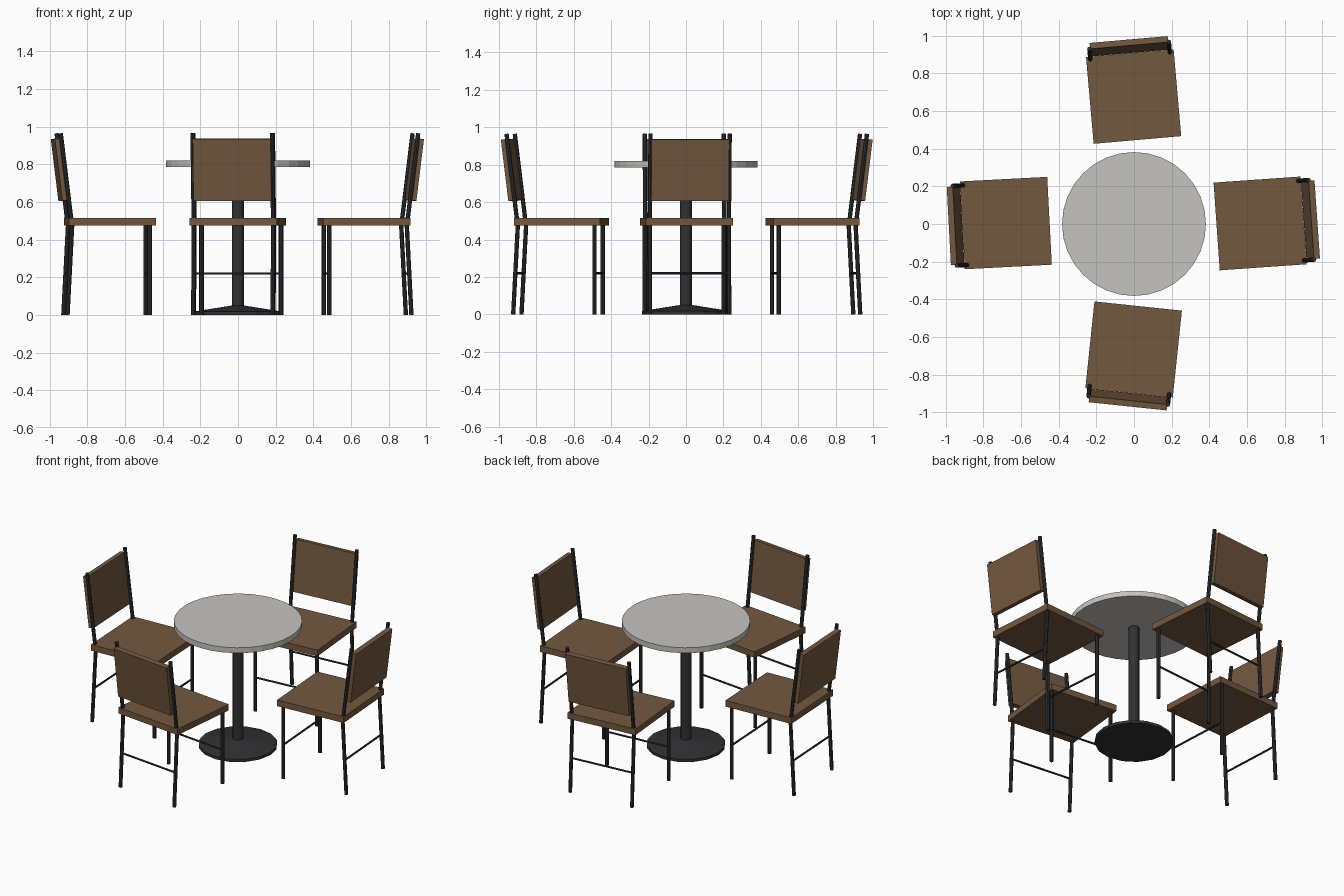
import bpy, bmesh
from math import radians
from mathutils import Vector, Matrix

cube = bpy.data.objects.get("Cube")
if cube:
    bpy.data.objects.remove(cube, do_unlink=True)


def material(name, rgb):
    m = bpy.data.materials.new(name)
    m.use_nodes = True
    m.diffuse_color = (*rgb, 1)
    bsdf = next(n for n in m.node_tree.nodes if n.type == 'BSDF_PRINCIPLED')
    bsdf.inputs["Base Color"].default_value = (*rgb, 1)
    return m


WOOD = material("brown wood", (0.17, 0.098, 0.05))
METAL = material("black metal", (0.03, 0.031, 0.033))
STONE = material("pale grey top", (0.56, 0.55, 0.52))


def finish(name, bm, mat, matrix=Matrix()):
    bm.transform(matrix)
    bmesh.ops.recalc_face_normals(bm, faces=bm.faces)
    mesh = bpy.data.meshes.new(name)
    bm.to_mesh(mesh)
    bm.free()
    mesh.materials.append(mat)
    obj = bpy.data.objects.new(name, mesh)
    bpy.context.collection.objects.link(obj)
    return obj


def box(name, size, centre, mat, place, tilt=0):
    bm = bmesh.new()
    bmesh.ops.create_cube(bm, size=1)
    bm.transform(Matrix.Diagonal((*size, 1)))
    return finish(name, bm, mat,
                  place @ Matrix.Translation(centre) @ Matrix.Rotation(tilt, 4, 'X'))


def rod(name, a, b, r, mat, place=Matrix(), sides=8, r_end=None):
    a, b = Vector(a), Vector(b)
    bm = bmesh.new()
    bmesh.ops.create_cone(bm, cap_ends=True, segments=sides, radius1=r,
                          radius2=r if r_end is None else r_end, depth=(b - a).length)
    turn = (b - a).to_track_quat('Z', 'Y').to_matrix().to_4x4()
    return finish(name, bm, mat, place @ Matrix.Translation((a + b) / 2) @ turn)


def chair(label, x, y, angle):
    # Local frame: the backrest is on +y
    place = Matrix.Translation((x, y, 0)) @ Matrix.Rotation(radians(angle), 4, 'Z')
    box(label + "_seat", (0.467, 0.463, 0.04), (0, 0, 0.495), WOOD, place)
    box(label + "_backrest", (0.416, 0.032, 0.33), (0, 0.268, 0.772), WOOD, place, radians(-7))
    for side, sx in (("left", 0.212), ("right", -0.212)):
        rod(f"{label}_{side}_front_leg", (sx, -0.2, 0), (sx, -0.2, 0.48), 0.0115, METAL, place)
        rod(f"{label}_{side}_back_leg", (sx, 0.237, 0), (sx, 0.212, 0.48), 0.0115, METAL, place)
        rod(f"{label}_{side}_back_post", (sx, 0.216, 0.5), (sx, 0.273, 0.965), 0.0115, METAL, place)
    for end, ey in (("front", -0.2), ("back", 0.225)):
        rod(f"{label}_{end}_stretcher", (-0.212, ey, 0.22), (0.212, ey, 0.22), 0.006, METAL, place)


# Table
rod("table_top", (0, 0, 0.785), (0, 0, 0.82), 0.382, STONE, sides=32)
rod("table_column", (0, 0, 0.03), (0, 0, 0.79), 0.032, METAL, sides=12)
rod("table_base_rim", (0, 0, 0), (0, 0, 0.018), 0.235, METAL, sides=16)
rod("table_base_slope", (0, 0, 0.018), (0, 0, 0.05), 0.235, METAL, sides=16, r_end=0.032)

# Four chairs, each turned slightly off square
chair("rear_chair", -0.002, 0.677, 5)
chair("right_chair", -0.68, 0.005, 93)
chair("front_chair", -0.002, -0.666, 174)
chair("left_chair", 0.67, 0.003, -86)
